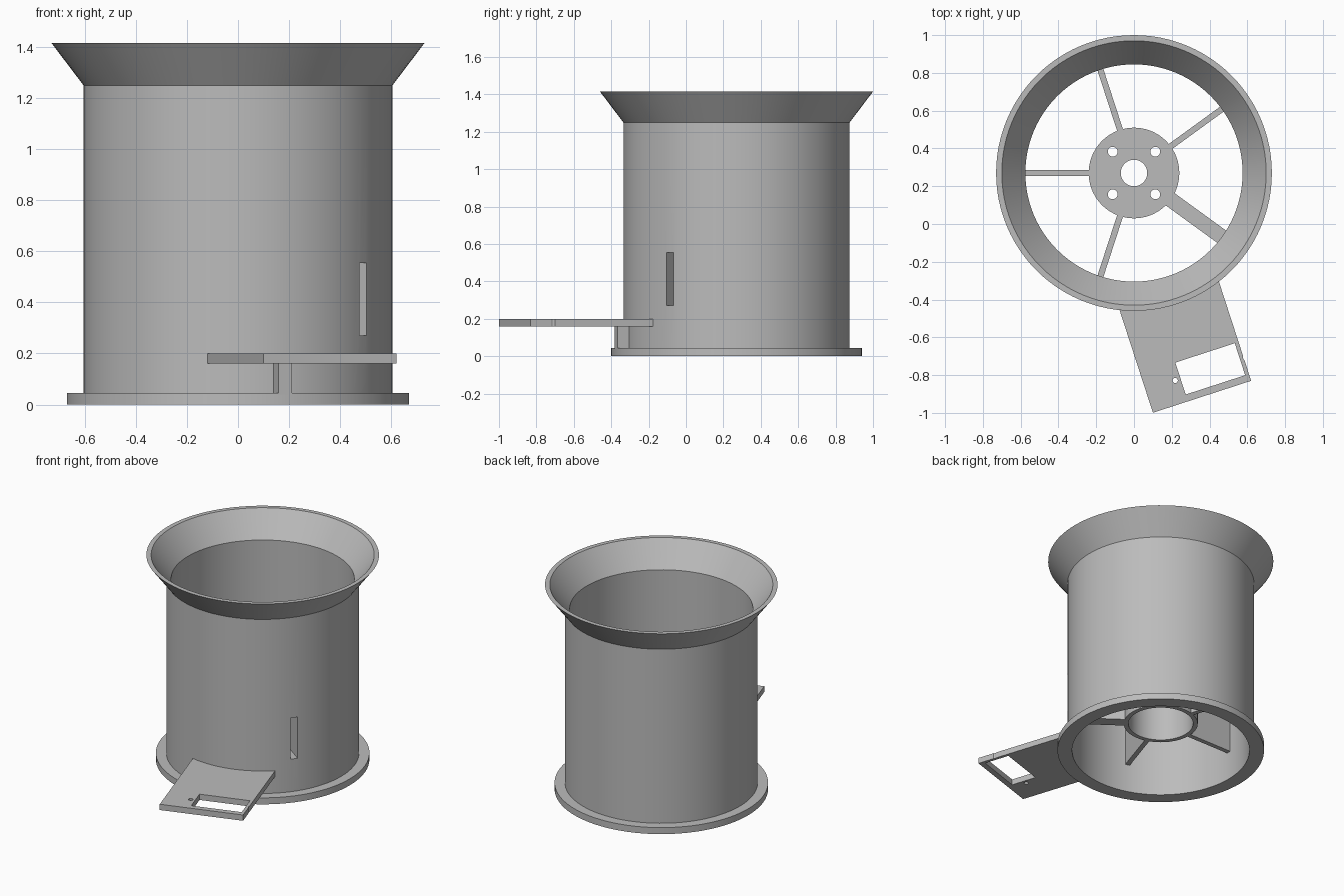
import bpy, bmesh
from math import sin, cos, pi, radians, asin
from mathutils import Matrix, Vector

if "Cube" in bpy.data.objects:
    bpy.data.objects.remove(bpy.data.objects["Cube"], do_unlink=True)

GREY = (0.5, 0.5, 0.5, 1)
grey = bpy.data.materials.new("light grey plastic")
grey.use_nodes = True
grey.diffuse_color = GREY
grey.node_tree.nodes["Principled BSDF"].inputs["Base Color"].default_value = GREY

AXIS = Vector((0, 0.27, 0))      # centre line of the duct
WALL_IN, WALL_OUT = 0.575, 0.605
HUB_Z0, HUB_Z1 = 0.2, 0.62


def finish(bm, name):
    bmesh.ops.recalc_face_normals(bm, faces=bm.faces)
    mesh = bpy.data.meshes.new(name)
    bm.to_mesh(mesh)
    bm.free()
    mesh.materials.append(grey)
    ob = bpy.data.objects.new(name, mesh)
    bpy.context.collection.objects.link(ob)
    return ob


def revolve(name, profile, steps=96):
    """Closed ring made by turning an (r, z) profile about the duct axis."""
    bm = bmesh.new()
    rings = []
    for i in range(steps):
        a = 2 * pi * i / steps
        rings.append([bm.verts.new(AXIS + Vector((r * cos(a), r * sin(a), z)))
                      for r, z in profile])
    n = len(profile)
    for i in range(steps):
        p, q = rings[i], rings[(i + 1) % steps]
        for j in range(n):
            k = (j + 1) % n
            bm.faces.new((p[j], q[j], q[k], p[k]))
    return finish(bm, name)


def radial(angle):
    """Frame at the duct axis with local x pointing outwards at an angle."""
    return Matrix.Translation(AXIS) @ Matrix.Rotation(radians(angle), 4, 'Z')


def prism(name, points, z0, z1, frame):
    bm = bmesh.new()
    face = bm.faces.new([bm.verts.new((x, y, z0)) for x, y in points])
    new = bmesh.ops.extrude_face_region(bm, geom=[face])["geom"]
    bmesh.ops.translate(bm, vec=(0, 0, z1 - z0),
                        verts=[v for v in new if isinstance(v, bmesh.types.BMVert)])
    bm.transform(frame)
    return finish(bm, name)


def box(name, x0, x1, y0, y1, z0, z1, frame):
    return prism(name, [(x0, y0), (x1, y0), (x1, y1), (x0, y1)], z0, z1, frame)


def rod(name, x, y, r, z0, z1, frame):
    pts = [(x + r * cos(pi * i / 12), y + r * sin(pi * i / 12)) for i in range(24)]
    return prism(name, pts, z0, z1, frame)


def cut(ob, cutter, keep=False):
    mod = ob.modifiers.new("cut", 'BOOLEAN')
    mod.operation = 'DIFFERENCE'
    mod.solver = 'EXACT'
    mod.object = cutter
    bpy.context.view_layer.objects.active = ob
    bpy.ops.object.modifier_apply(modifier=mod.name)
    if not keep:
        bpy.data.objects.remove(cutter, do_unlink=True)


# Duct: base flange, straight wall and flared lip in one profile
duct = revolve("duct", [(WALL_IN, 0), (0.67, 0), (0.67, 0.045), (WALL_OUT, 0.045),
                        (WALL_OUT, 1.25), (0.73, 1.415), (0.70, 1.415), (WALL_IN, 1.25)])

# Motor hub: a cup open at the bottom, with a shaft hole and four screw holes
hub = revolve("motor_hub", [(0.21, HUB_Z0), (0.24, HUB_Z0), (0.24, HUB_Z1),
                            (0.07, HUB_Z1), (0.07, HUB_Z1 - 0.04), (0.21, HUB_Z1 - 0.04)], 72)
for sx in (-1, 1):
    for sy in (-1, 1):
        cut(hub, rod("cutter", sx * 0.113, sy * 0.113, 0.026, 0.5, 0.7, radial(0)))

# Thin struts, and one wide strut holding the cable channel
for i, angle in enumerate((36, 108, 180, 252)):
    box(f"strut_{i + 1}", 0.232, 0.585, -0.016, 0.016, HUB_Z0, HUB_Z1, radial(angle))
cable_strut = box("cable_strut", 0.232, 0.585, -0.04, 0.04, HUB_Z0, HUB_Z1, radial(-36))
channel = box("channel_cutter", 0.15, 0.7, -0.023, 0.023, 0.27, 0.555, radial(-36))
for ob in (cable_strut, hub):
    cut(ob, channel, keep=True)
cut(duct, channel)

# Servo plate: its inner edge follows the duct wall
arm = radial(-72)
LEFT, RIGHT, END = -0.297, 0.25, 1.238
R = WALL_OUT - 0.005
a0, a1 = asin(RIGHT / R), asin(LEFT / R)
arc = [a0 + (a1 - a0) * i / 16 for i in range(17)]
outline = [(R * cos(a), R * sin(a)) for a in arc] + [(END, LEFT), (END, RIGHT)]
plate = prism("servo_plate", outline, 0.16, 0.2, arm)
cut(plate, box("cutter", 1.022, 1.2, -0.102, 0.229, 0.1, 0.3, arm))
for y in (-0.132, 0.26):
    cut(plate, rod("cutter", 1.112, y, 0.014, 0.1, 0.3, arm))

# Post carrying the plate on the flange
box("plate_post", 0.595, 0.67, -0.05, 0.005, 0.04, 0.165, arm)

# Smooth the round parts, keeping their edges sharp
bpy.ops.object.select_all(action='DESELECT')
for ob in (duct, hub, plate):
    ob.select_set(True)
bpy.context.view_layer.objects.active = duct
bpy.ops.object.shade_smooth_by_angle(angle=radians(25))
